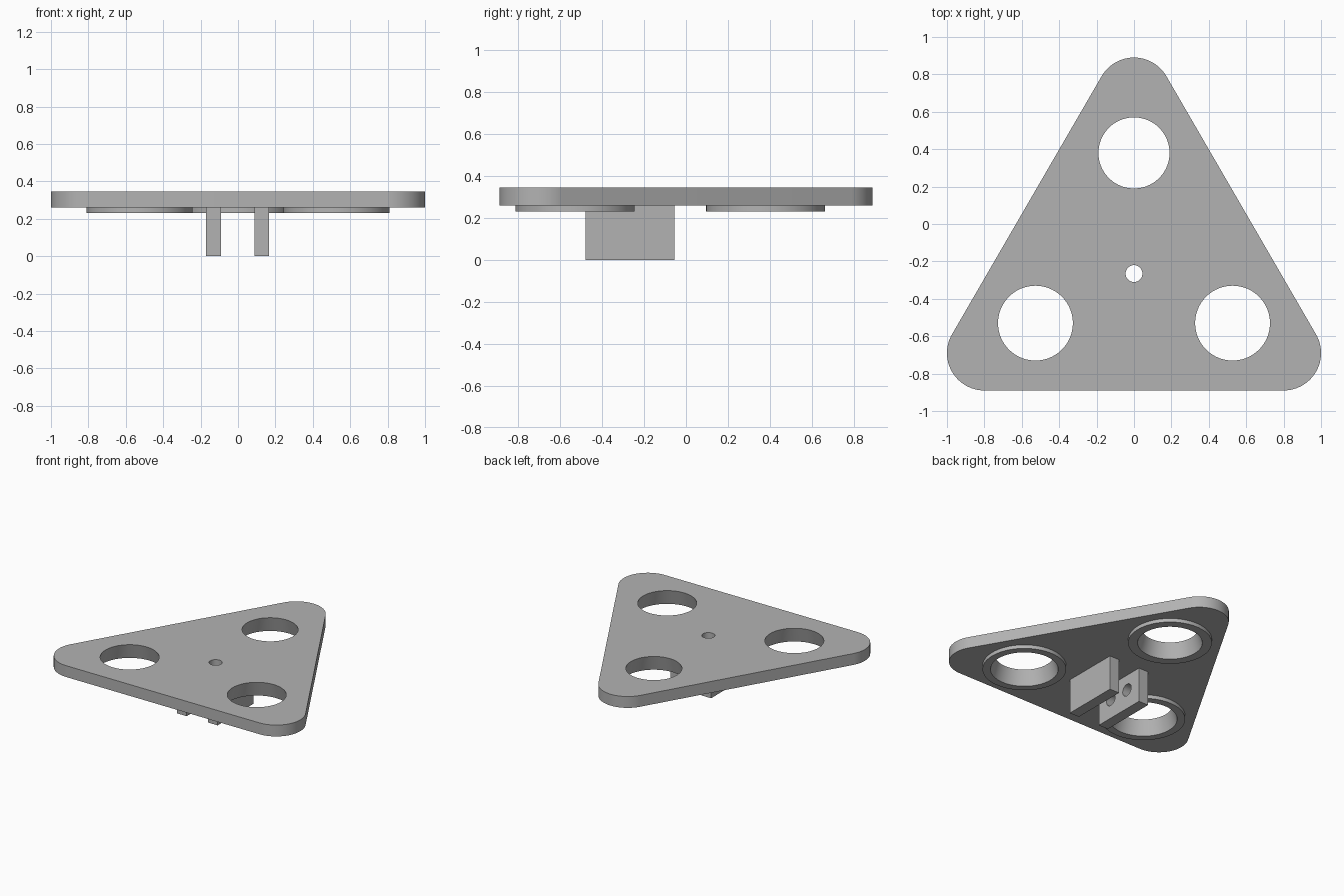
import bpy, bmesh, math
from mathutils import Matrix, Vector

cube = bpy.data.objects.get("Cube")
if cube:
    bpy.data.objects.remove(cube, do_unlink=True)

grey = bpy.data.materials.new("grey plastic")
grey.use_nodes = True
colour = (0.45, 0.45, 0.45, 1)
grey.diffuse_color = colour
grey.node_tree.nodes["Principled BSDF"].inputs["Base Color"].default_value = colour

BOTTOM, TOP, RING_BOTTOM = 0.26, 0.345, 0.232
# Large holes: x, y, radius
HOLES = {"back": (0, 0.38, 0.19), "left": (0.527, -0.53, 0.2), "right": (-0.527, -0.53, 0.2)}


def add_object(name, bm):
    bmesh.ops.recalc_face_normals(bm, faces=bm.faces)
    mesh = bpy.data.meshes.new(name)
    bm.to_mesh(mesh)
    bm.free()
    mesh.materials.append(grey)
    obj = bpy.data.objects.new(name, mesh)
    bpy.context.collection.objects.link(obj)
    return obj


def cylinder(name, centre, r_low, r_high, depth, axis="Z"):
    bm = bmesh.new()
    turn = Matrix.Rotation(math.pi / 2, 4, "Y") if axis == "X" else Matrix()
    bmesh.ops.create_cone(bm, cap_ends=True, segments=96, radius1=r_low, radius2=r_high,
                          depth=depth, matrix=Matrix.Translation(centre) @ turn)
    return add_object(name, bm)


def cut(obj, cutters):
    bpy.context.view_layer.objects.active = obj
    for cutter in cutters:
        mod = obj.modifiers.new("cut", "BOOLEAN")
        mod.operation, mod.solver, mod.object = "DIFFERENCE", "EXACT", cutter
        bpy.ops.object.modifier_apply(modifier=mod.name)


def rounded_plate():
    # Triangle outline: a rounded arc at each corner
    bm = bmesh.new()
    points = []
    for x, y, start, sweep in ((0.8, -0.69, -90, 120), (0, 0.69, 30, 120), (-0.8, -0.69, 150, 120)):
        for i in range(25):
            a = math.radians(start + sweep * i / 24)
            points.append(bm.verts.new((x + 0.2 * math.cos(a), y + 0.2 * math.sin(a), BOTTOM)))
    face = bm.faces.new(points)
    grown = bmesh.ops.extrude_face_region(bm, geom=[face])["geom"]
    verts = [v for v in grown if isinstance(v, bmesh.types.BMVert)]
    bmesh.ops.translate(bm, verts=verts, vec=(0, 0, TOP - BOTTOM))
    return add_object("base_plate", bm)


parts, helpers = [], []
plate = rounded_plate()
parts.append(plate)

# Flared bores through plate and collars
slope = 0.03 / (TOP - RING_BOTTOM)
for side, (x, y, r) in HOLES.items():
    over = 0.01
    depth = TOP - RING_BOTTOM + 2 * over
    bore = cylinder(side + "_bore_cutter", (x, y, (TOP + RING_BOTTOM) / 2),
                    r + 0.03 + slope * over, r - slope * over, depth)
    helpers.append(bore)
    ring = cylinder(side + "_collar", (x, y, (BOTTOM + RING_BOTTOM) / 2),
                    0.284, 0.284, BOTTOM - RING_BOTTOM)
    cut(ring, [bore])
    parts.append(ring)

# Small centre hole
helpers.append(cylinder("centre_hole_cutter", (0, -0.265, 0.3), 0.045, 0.045, 0.3))
cut(plate, helpers)

# Hanging lugs; the right one is drilled
for side, x in (("left", 0.127), ("right", -0.13)):
    bm = bmesh.new()
    bmesh.ops.create_cube(bm, size=1)
    bmesh.ops.scale(bm, verts=bm.verts, vec=(0.08, 0.425, BOTTOM))
    bmesh.ops.translate(bm, verts=bm.verts, vec=(x, -0.267, BOTTOM / 2))
    lug = add_object(side + "_lug", bm)
    if side == "right":
        drills = [cylinder("lug_drill_cutter", (x, y, 0.145), 0.045, 0.045, 0.2, "X")
                  for y in (-0.352, -0.182)]
        cut(lug, drills)
        helpers += drills
    parts.append(lug)

for helper in helpers:
    bpy.data.objects.remove(helper, do_unlink=True)

# Smooth the curved walls, keep the rims sharp
bpy.ops.object.select_all(action="DESELECT")
for part in parts:
    part.select_set(True)
bpy.context.view_layer.objects.active = plate
bpy.ops.object.shade_smooth_by_angle(angle=math.radians(30))
